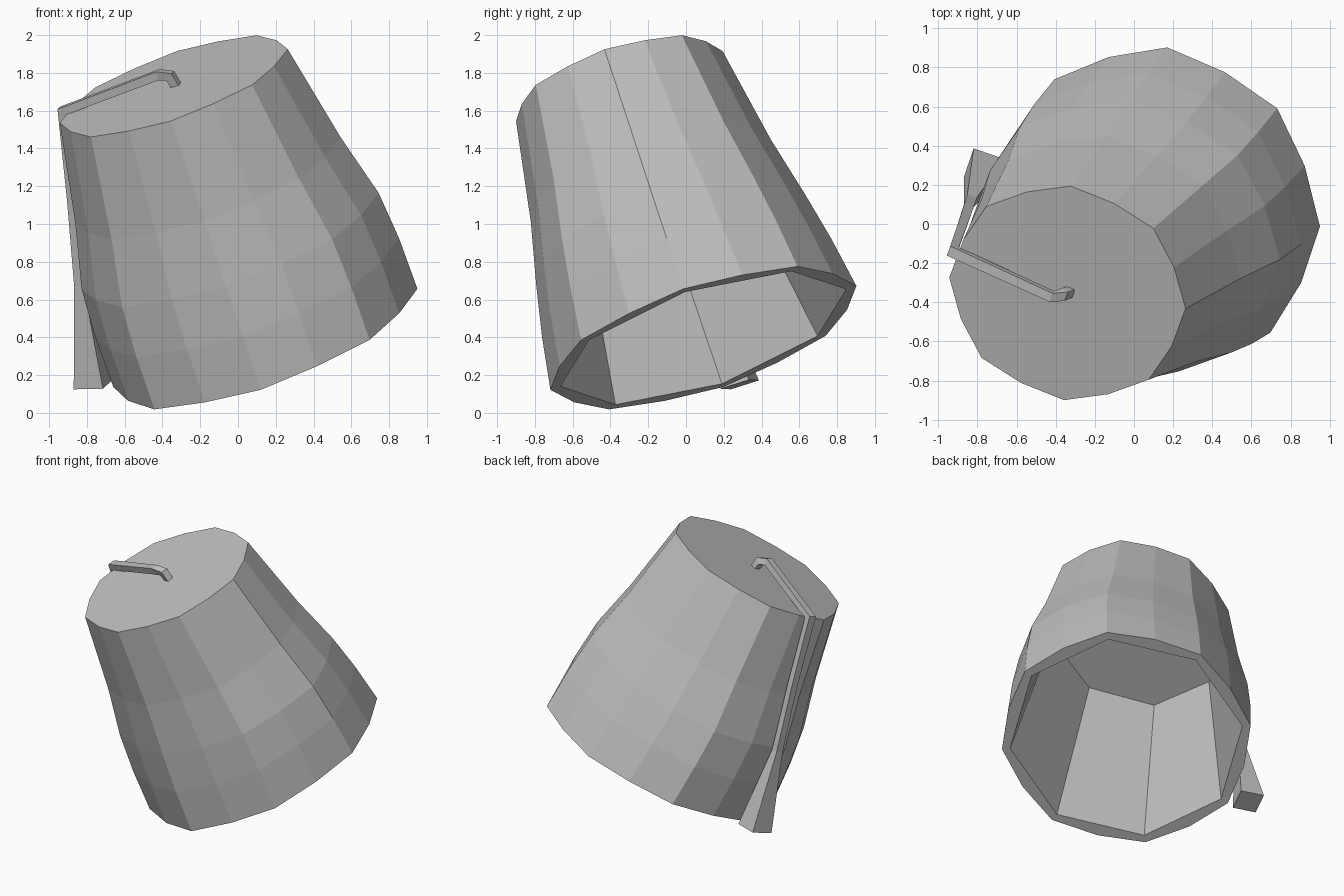
import bpy, bmesh
from math import cos, sin, pi
from mathutils import Vector

if "Cube" in bpy.data.objects:
    bpy.data.objects.remove(bpy.data.objects["Cube"], do_unlink=True)

SIDES = 16
BASE = Vector((0.145, 0.092, 0.397))    # centre of the rim
AXIS = Vector((-0.485, -0.445, 1.333))  # rim centre to crown centre
WIDE = Vector((0.805, -0.105, 0.26))    # rim half-axes
DEEP = Vector((0.025, 0.81, 0.275))

grey = bpy.data.materials.new("plain grey")
grey.use_nodes = True
colour = (0.52, 0.52, 0.52, 1)
grey.diffuse_color = colour
grey.node_tree.nodes["Principled BSDF"].inputs["Base Color"].default_value = colour


def skin(bm, rings):
    """Join successive rings of vertices with quads and cap both ends."""
    for low, high in zip(rings, rings[1:]):
        n = len(low)
        for i in range(n):
            j = (i + 1) % n
            bm.faces.new((low[i], low[j], high[j], high[i]))
    bm.faces.new(rings[0])
    bm.faces.new(rings[-1])


def finish(bm, name):
    bmesh.ops.recalc_face_normals(bm, faces=bm.faces)
    mesh = bpy.data.meshes.new(name)
    bm.to_mesh(mesh)
    bm.free()
    mesh.materials.append(grey)
    obj = bpy.data.objects.new(name, mesh)
    bpy.context.collection.objects.link(obj)
    return obj


def hat_ring(bm, height, wide, deep, odd):
    """Tilted oval ring; odd vertices are pulled in towards the octagon."""
    ring = []
    for i in range(SIDES):
        a = 2 * pi * i / SIDES
        k = odd if i % 2 else 1
        offset = WIDE * (wide * cos(a)) + DEEP * (deep * sin(a))
        ring.append(bm.verts.new(BASE + AXIS * height + offset * k))
    return ring


# Hat shell: inner roof, inner wall, rim, bulging outer wall, crown
bm = bmesh.new()
ROUND, FLAT = 0.965, cos(pi / 8)
profile = [
    (0.834, 0.71, 0.64, FLAT), (0, 0.934, 0.934, FLAT),
    (0, 1, 1, ROUND), (0.20, 1, 0.945, ROUND), (0.385, 0.977, 0.88, ROUND),
    (0.625, 0.873, 0.785, ROUND), (1, 0.75, 0.675, ROUND),
]
skin(bm, [hat_ring(bm, *p) for p in profile])
finish(bm, "hat_shell")

# Tassel: square cord hooked into the crown, over the edge, flared at the end
path = [
    ((-0.325, -0.345, 1.73), 0.022), ((-0.36, -0.36, 1.785), 0.025),
    ((-0.42, -0.37, 1.79), 0.024), ((-0.925, -0.14, 1.60), 0.027),
    ((-0.875, 0.0, 1.13), 0.024), ((-0.835, 0.12, 0.68), 0.026),
    ((-0.767, 0.285, 0.15), 0.082),
]
points = [Vector(p) for p, r in path]
side = Vector((-0.31, -0.91, -0.29)).normalized()
bm = bmesh.new()
rings = []
for i, (p, r) in enumerate(path):
    back = (points[i] - points[max(i - 1, 0)]).normalized()
    ahead = (points[min(i + 1, len(path) - 1)] - points[i]).normalized()
    out = (back + ahead).cross(side).normalized()
    rings.append([bm.verts.new(points[i] + side * (r * s) + out * (r * o))
                  for s, o in ((1, 1), (-1, 1), (-1, -1), (1, -1))])
skin(bm, rings)
finish(bm, "tassel")
